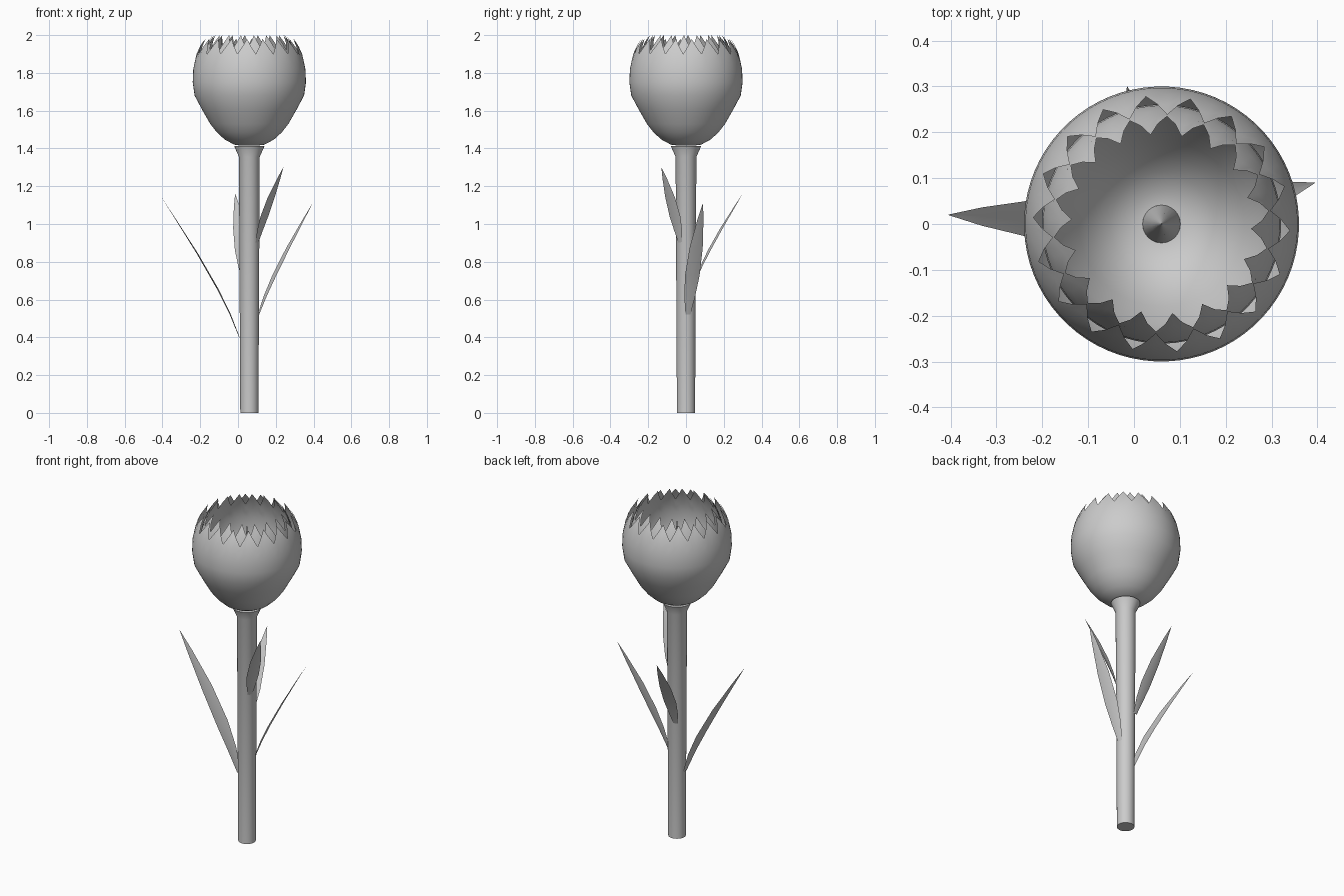
import bpy, bmesh, math
from mathutils import Vector

if "Cube" in bpy.data.objects:
    bpy.data.objects.remove(bpy.data.objects["Cube"])

CX = 0.06  # flower axis

grey = bpy.data.materials.new("plain_grey")
grey.diffuse_color = (0.6, 0.6, 0.6, 1)
grey.use_nodes = True
grey.node_tree.nodes["Principled BSDF"].inputs["Base Color"].default_value = grey.diffuse_color


def finish(name, bm, angle=30):
    mesh = bpy.data.meshes.new(name)
    bm.to_mesh(mesh)
    bm.free()
    obj = bpy.data.objects.new(name, mesh)
    bpy.context.collection.objects.link(obj)
    mesh.materials.append(grey)
    bpy.ops.object.select_all(action='DESELECT')
    obj.select_set(True)
    bpy.context.view_layer.objects.active = obj
    bpy.ops.object.shade_smooth_by_angle(angle=math.radians(angle))
    return obj


def skin(bm, rings):
    # join closed rings of equal length, bottom to top
    n = len(rings[0])
    for a, b in zip(rings, rings[1:]):
        for i in range(n):
            j = (i + 1) % n
            bm.faces.new((a[i], a[j], b[j], b[i]))


def lathe(name, profile, n=32):
    bm = bmesh.new()
    rings = [[bm.verts.new((CX + r * math.cos(math.tau * i / n),
                            r * math.sin(math.tau * i / n), z))
              for i in range(n)] for r, z in profile]
    skin(bm, rings)
    bm.faces.new(rings[0][::-1])
    bm.faces.new(rings[-1])
    return finish(name, bm)


BOWL = [(0.042, 1.415), (0.08, 1.42), (0.13, 1.447), (0.172, 1.485),
        (0.207, 1.53), (0.25, 1.605), (0.29, 1.68), (0.30, 1.75), (0.297, 1.82)]
RIM = [(0.297, 1.82), (0.28, 1.90), (0.252, 1.96), (0.225, 2.0)]


def rim_radius(z):
    for (r0, z0), (r1, z1) in zip(RIM, RIM[1:]):
        if z <= z1 + 1e-6:
            return r0 + (r1 - r0) * (z - z0) / (z1 - z0)
    return RIM[-1][0]


def petal_cup(name, scale, lift, notch, tip, phase, teeth=18):
    # bowl whose upper edge is cut into pointed petal tips
    n = teeth * 4
    bm = bmesh.new()
    ang = [math.tau * i / n + math.radians(phase) for i in range(n)]

    def vert(r, z, a):
        return bm.verts.new((CX + scale * r * math.cos(a), scale * r * math.sin(a), z))
    rings = [[vert(r, z + lift, a) for a in ang] for r, z in BOWL]
    for f in (0.4, 0.75, 1.0):
        ring = []
        for i, a in enumerate(ang):
            t = (0, 0.5, 1, 0.5)[i % 4]
            z = 1.82 + f * (notch + t * (tip - notch) - 1.82)
            ring.append(vert(rim_radius(z), z, a))
        rings.append(ring)
    skin(bm, rings)
    bm.faces.new(rings[0][::-1])
    return finish(name, bm)


# stem with flared collar
lathe("stem", [(0.048, 0), (0.055, 1.355), (0.08, 1.412)])

# two nested cups of petals and the pointed pistil
petal_cup("outer_petals", 1.0, 0.0, 1.90, 1.98, 17)
petal_cup("inner_petals", 0.87, 0.012, 1.92, 2.0, 7)
lathe("pistil", [(0.042, 1.42), (0.022, 1.66), (0.001, 1.90)], 24)


def leaf(name, base, tip, bow, width):
    # curved blade, creased along the middle
    base, tip = Vector(base), Vector(tip)
    out = Vector((tip.x - base.x, tip.y - base.y, 0)).normalized()
    side = Vector((-out.y, out.x, 0))
    bm = bmesh.new()
    rows = []
    for t, w in ((0, 0.35), (0.17, 0.75), (0.35, 1.0), (0.6, 0.9), (0.85, 0.42), (1, 0.01)):
        p = base.lerp(tip, t) - out * bow * math.sin(math.pi * t ** 0.8)
        h = side * width * w / 2
        rows.append([bm.verts.new(q) for q in (p - h, p + out * 0.006 * w, p + h)])
    for a, b in zip(rows, rows[1:]):
        for i in range(2):
            bm.faces.new((a[i], a[i + 1], b[i + 1], b[i]))
    return finish(name, bm)


# four leaves around the stem
leaf("left_leaf", (0.008, 0.0, 0.40), (-0.405, 0.02, 1.14), 0.03, 0.095)
leaf("right_leaf", (0.108, 0.01, 0.52), (0.395, 0.09, 1.11), 0.018, 0.08)
leaf("back_leaf", (0.035, 0.05, 0.70), (-0.015, 0.30, 1.16), 0.015, 0.075)
leaf("front_leaf", (0.10, -0.03, 0.90), (0.24, -0.13, 1.30), 0.012, 0.07)
